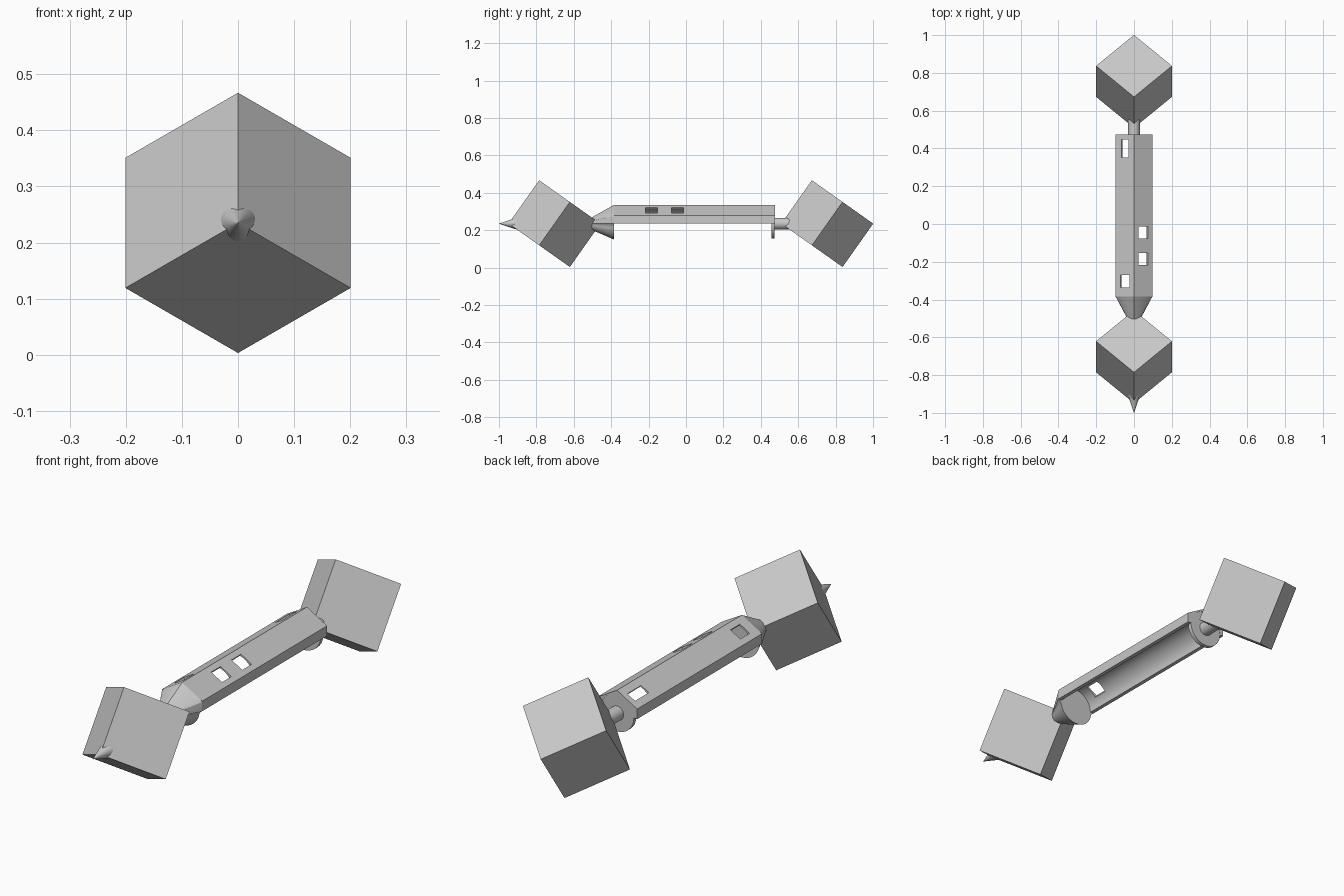
import bpy, bmesh, math
from mathutils import Matrix, Vector

if "Cube" in bpy.data.objects:
    bpy.data.objects.remove(bpy.data.objects["Cube"])

gray = bpy.data.materials.new("plain gray")
gray.use_nodes = True
color = (0.58, 0.58, 0.58, 1)
gray.diffuse_color = color
gray.node_tree.nodes["Principled BSDF"].inputs["Base Color"].default_value = color

AXIS_Z = 0.235          # height of the long axis
HALF_W = 0.097          # half width of the shell
RISE = 0.1              # shell crest above the axis
SLOPE = math.radians(30)


def finish(name, bm, smooth=True):
    bmesh.ops.recalc_face_normals(bm, faces=bm.faces)
    mesh = bpy.data.meshes.new(name)
    bm.to_mesh(mesh)
    bm.free()
    mesh.materials.append(gray)
    obj = bpy.data.objects.new(name, mesh)
    bpy.context.collection.objects.link(obj)
    bpy.ops.object.select_all(action='DESELECT')
    obj.select_set(True)
    bpy.context.view_layer.objects.active = obj
    if smooth:
        bpy.ops.object.shade_smooth_by_angle(angle=SLOPE)
    return obj


def loft(name, rings):
    """Skin matching outlines, each given as (y, [(x, height above axis)])."""
    bm = bmesh.new()
    loops = [[bm.verts.new((x, y, AXIS_Z + h)) for x, h in pts] for y, pts in rings]
    n = len(loops[0])
    for a, b in zip(loops, loops[1:]):
        for i in range(n):
            j = (i + 1) % n
            bm.faces.new((a[i], a[j], b[j], b[i]))
    bm.faces.new(loops[0])
    bm.faces.new(loops[-1])
    return finish(name, bm)


def circle(r, n=48):
    return [(r * math.cos(math.tau * i / n), r * math.sin(math.tau * i / n)) for i in range(n)]


def weight(name, y):
    """Cube standing on a corner-to-corner axis along y."""
    bm = bmesh.new()
    turn = Vector((1, 1, 1)).rotation_difference(Vector((0, -1, 0))).to_matrix()
    bmesh.ops.create_cube(bm, size=0.284)
    bmesh.ops.transform(bm, matrix=turn.to_4x4(), verts=bm.verts)
    # spin so that one edge of the front corner points straight up
    front = min(bm.verts, key=lambda v: v.co.y)
    near = front.link_edges[0].other_vert(front).co
    spin = Matrix.Rotation(-math.atan2(near.x, near.z), 4, 'Y')
    bmesh.ops.transform(bm, matrix=Matrix.Translation((0, y, AXIS_Z)) @ spin, verts=bm.verts)
    return finish(name, bm, smooth=False)


weight("front_cube", -0.703)
weight("back_cube", 0.755)

# Pointed tip on the front cube
loft("front_spike", [(-1.0, circle(0.0005)), (-0.88, circle(0.04))])

# Gabled shell with a half-round bore, open below
shoulder = RISE - HALF_W * math.tan(SLOPE)
gable = [(HALF_W, 0), (HALF_W, shoulder), (0, RISE), (-HALF_W, shoulder), (-HALF_W, 0)]
bore = [(-0.08 * math.cos(math.pi * i / 24), 0.08 * math.sin(math.pi * i / 24)) for i in range(25)]
shell = loft("handle_shell", [(-0.385, gable + bore), (0.475, gable + bore)])

# Windows cut square to the sloping faces: side, centre y, length, width
for side, y, length, width in [(1, -0.045, 0.065, 0.06), (1, -0.185, 0.065, 0.06),
                               (-1, 0.4, 0.095, 0.043), (-1, -0.303, 0.065, 0.055)]:
    bm = bmesh.new()
    place = (Matrix.Translation((side * 0.049, y, AXIS_Z + 0.072))
             @ Matrix.Rotation(side * SLOPE, 4, 'Y')
             @ Matrix.Diagonal((width, length, 0.08, 1)))
    bmesh.ops.create_cube(bm, size=1, matrix=place)
    cutter = finish("window_cutter", bm, smooth=False)
    cutter.hide_render = True
    cut = shell.modifiers.new("window", 'BOOLEAN')
    cut.operation = 'DIFFERENCE'
    cut.solver = 'EXACT'
    cut.object = cutter
    bpy.context.view_layer.objects.active = shell
    bpy.ops.object.modifier_apply(modifier=cut.name)
    bpy.data.objects.remove(cutter)


# Nose: gabled above and round below, narrowing to a neck
def nose_radius(a):
    if a > math.pi:
        return 0.085
    a = min(a, math.pi - a)
    roof = RISE * math.cos(SLOPE) / math.cos(a - math.radians(60))
    return min(HALF_W / max(math.cos(a), 0.01), roof)


angles = [math.tau * i / 48 for i in range(48)]
base = [(nose_radius(a) * math.cos(a), nose_radius(a) * math.sin(a)) for a in angles]
loft("front_nose", [(-0.385, base), (-0.505, circle(0.033))])

# Back plate and the rod that carries the back cube
loft("back_plate", [(0.456, circle(0.08)), (0.474, circle(0.08))])
loft("back_rod", [(0.46, circle(0.031)), (0.57, circle(0.031))])
